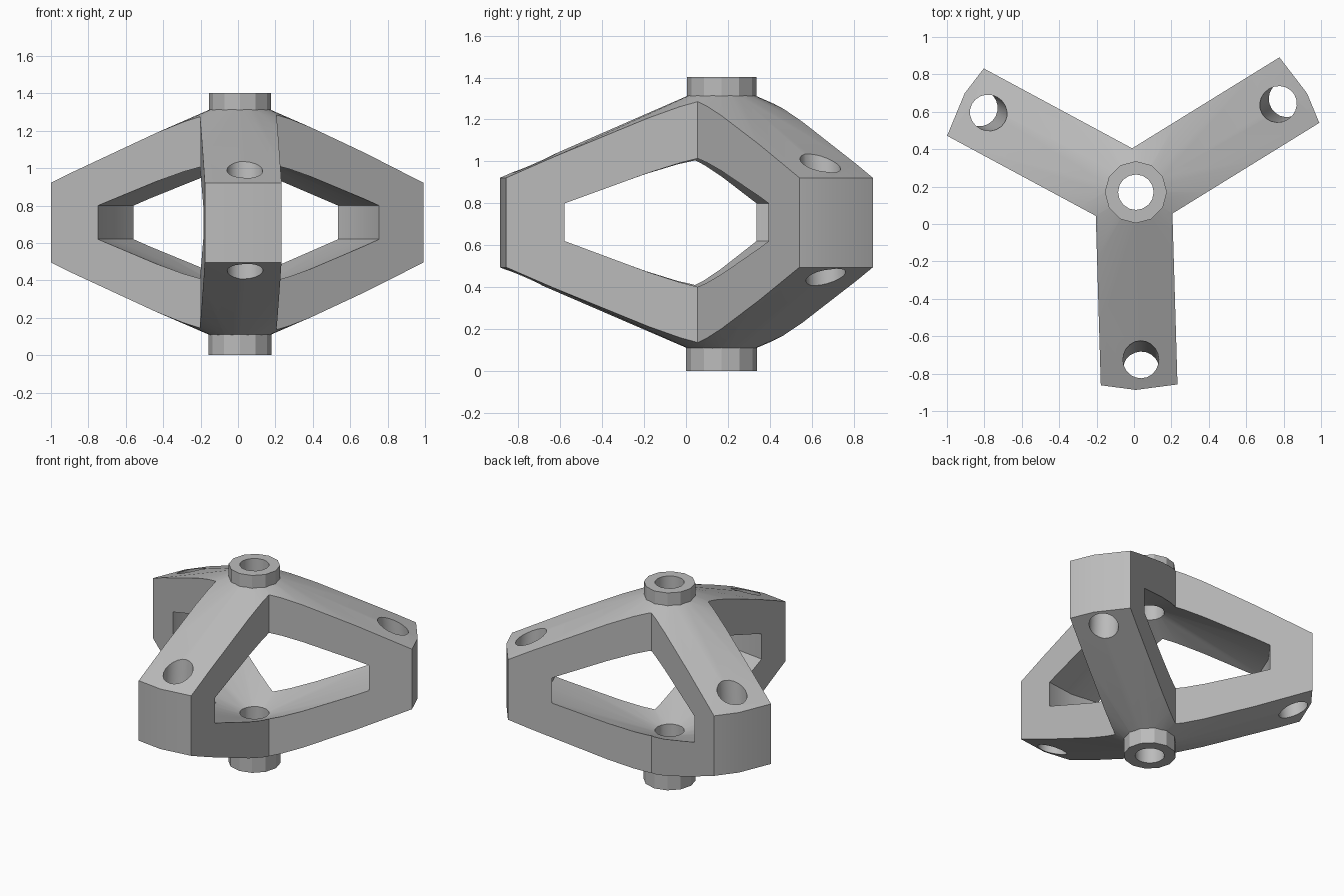
import bpy, bmesh, math
from mathutils import Vector, Matrix

default = bpy.data.objects.get("Cube")
if default:
    bpy.data.objects.remove(default, do_unlink=True)

HUB = Vector((0.01, 0.17, 0))
STAR = Vector((-0.003, 0.168, 0))
ARM_ANGLES = [math.radians(-88.3 + 120 * i) for i in range(3)]
HALF_WIDTH = 0.205

grey = bpy.data.materials.new("plain_grey")
grey.use_nodes = True
grey.diffuse_color = (0.5, 0.5, 0.5, 1)
grey.node_tree.nodes["Principled BSDF"].inputs["Base Color"].default_value = (0.5, 0.5, 0.5, 1)


def make_object(name, bm):
    bmesh.ops.recalc_face_normals(bm, faces=bm.faces[:])
    mesh = bpy.data.meshes.new(name)
    bm.to_mesh(mesh)
    bm.free()
    mesh.materials.append(grey)
    ob = bpy.data.objects.new(name, mesh)
    bpy.context.collection.objects.link(ob)
    return ob


def revolve(name, profile, sides):
    """Closed (radius, height) outline turned about the hub axis."""
    bm = bmesh.new()
    rings = []
    for i in range(sides):
        a = math.tau * i / sides
        rings.append([bm.verts.new(HUB + Vector((r * math.cos(a), r * math.sin(a), z)))
                      for r, z in profile])
    n = len(profile)
    for i in range(sides):
        here, there = rings[i], rings[(i + 1) % sides]
        for j in range(n):
            k = (j + 1) % n
            bm.faces.new((here[j], there[j], there[k], here[k]))
    return make_object(name, bm)


def rod(name, start, end, radius, sides):
    """Cylinder between two points."""
    axis = end - start
    bm = bmesh.new()
    bmesh.ops.create_cone(bm, cap_ends=True, segments=sides, radius1=radius,
                          radius2=radius, depth=axis.length)
    turn = axis.to_track_quat('Z', 'Y').to_matrix().to_4x4()
    bm.transform(Matrix.Translation((start + end) / 2) @ turn)
    return make_object(name, bm)


def star_prism():
    """Upright three-armed block that trims the turned body."""
    bm = bmesh.new()
    ring = []
    for a in ARM_ANGLES:
        along = Vector((math.cos(a), math.sin(a), 0))
        across = Vector((-along.y, along.x, 0))
        for side in (-1, 1):
            ring.append(bm.verts.new(STAR + along * 1.4 + across * side * HALF_WIDTH))
        notch = a + math.pi / 3
        reach = HALF_WIDTH / math.sin(math.pi / 3)
        ring.append(bm.verts.new(STAR + reach * Vector((math.cos(notch), math.sin(notch), 0))))
    face = bm.faces.new(ring)
    bmesh.ops.translate(bm, verts=bm.verts[:], vec=(0, 0, -0.3))
    moved = bmesh.ops.extrude_face_region(bm, geom=[face])["geom"]
    bmesh.ops.translate(bm, vec=(0, 0, 2.2),
                        verts=[v for v in moved if isinstance(v, bmesh.types.BMVert)])
    return make_object("star_trimmer", bm)


def combine(target, tool, operation):
    bpy.context.view_layer.objects.active = target
    mod = target.modifiers.new("cut", 'BOOLEAN')
    mod.operation = operation
    mod.solver = 'EXACT'
    mod.object = tool
    bpy.ops.object.modifier_apply(modifier=mod.name)
    bpy.data.objects.remove(tool, do_unlink=True)


# Hollow double-cone body trimmed to three arms
frame = revolve("three_arm_frame", [
    (0.05, 0.06), (1.057, 0.495), (1.057, 0.922), (0.05, 1.362),
    (0.05, 1.082), (0.78, 0.80), (0.78, 0.62), (0.05, 0.332)], 24)
combine(frame, star_prism(), 'INTERSECT')

# Top and bottom collars
for low, high, radius in ((0.0, 0.2, 0.169), (1.2, 1.403, 0.166)):
    collar = rod("collar", HUB + Vector((0, 0, low)), HUB + Vector((0, 0, high)), radius, 12)
    combine(frame, collar, 'UNION')

# Bore through both collars
combine(frame, rod("bore", HUB + Vector((0, 0, -0.2)), HUB + Vector((0, 0, 1.6)), 0.095, 16),
        'DIFFERENCE')

# Slightly tilted hole through the end of each arm
for a in ARM_ANGLES:
    along = Vector((math.cos(a), math.sin(a), 0))
    top = HUB + along * 0.895 + Vector((0, 0, 0.99))
    bottom = HUB + along * 0.945 + Vector((0, 0, 0.45))
    step = (top - bottom) * 0.5
    combine(frame, rod("arm_hole", bottom - step, top + step, 0.096, 20), 'DIFFERENCE')

# Smooth cones and holes, crisp edges elsewhere
bpy.ops.object.select_all(action='DESELECT')
frame.select_set(True)
bpy.context.view_layer.objects.active = frame
bpy.ops.object.shade_smooth_by_angle(angle=math.radians(25))
